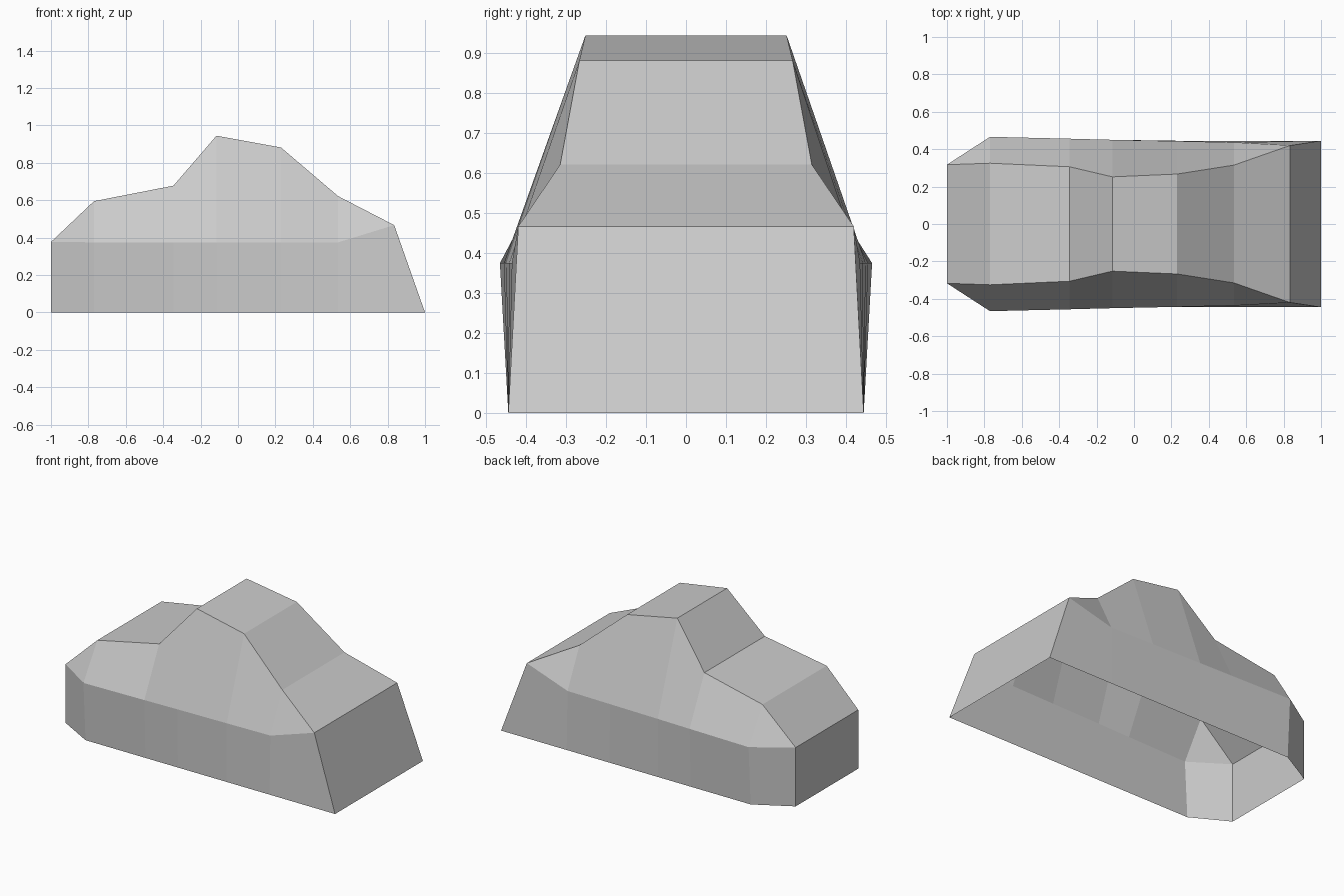
import bpy
import bmesh

cube = bpy.data.objects.get("Cube")
if cube:
    bpy.data.objects.remove(cube, do_unlink=True)

# Material
grey = bpy.data.materials.new("plain_grey")
grey.use_nodes = True
colour = (0.6, 0.6, 0.6, 1)
grey.diffuse_color = colour
grey.node_tree.nodes["Principled BSDF"].inputs["Base Color"].default_value = colour

BELT = 0.375    # height of the line between side wall and cabin slope
SILL = 0.445    # half width along the open bottom edge

# Middle stations: x, roof height, roof half width, belt half width
stations = [
    (-0.77, 0.595, 0.325, 0.466),
    (-0.345, 0.678, 0.306, 0.456),
    (-0.115, 0.945, 0.252, 0.450),
    (0.23, 0.882, 0.267, 0.443),
    (0.535, 0.622, 0.315, 0.436),
]

# Half sections as roof, belt and sill points; belt meets roof at both ends
tail, nose = (-1, 0.317, 0.377), (0.835, 0.42, 0.467)
sections = [(tail, tail, (-1, 0.317, 0))]
sections += [((x, ry, rz), (x, by, BELT), (x, SILL, 0)) for x, rz, ry, by in stations]
sections += [(nose, nose, (1, SILL, 0))]

bm = bmesh.new()
shared = {}


def vert(p):
    if p not in shared:
        shared[p] = bm.verts.new(p)
    return shared[p]


def panel(*points):
    """Face through the points, with coincident corners merged."""
    bm.faces.new([vert(p) for p in dict.fromkeys(points)])


def ring(section):
    """Full arch from the left sill over the roof to the right sill."""
    return [(x, -y, z) for x, y, z in reversed(section)] + list(section)


# Side walls, cabin slopes and roof, lofted from section to section
rings = [ring(s) for s in sections]
for a, b in zip(rings, rings[1:]):
    for i in range(len(a) - 1):
        panel(a[i], b[i], b[i + 1], a[i + 1])

# Flat end panels; the bottom stays open
for r in (rings[0], rings[-1]):
    panel(*r)

bmesh.ops.recalc_face_normals(bm, faces=bm.faces[:])
mesh = bpy.data.meshes.new("body_shell")
bm.to_mesh(mesh)
bm.free()
mesh.materials.append(grey)
bpy.context.collection.objects.link(bpy.data.objects.new("body_shell", mesh))
